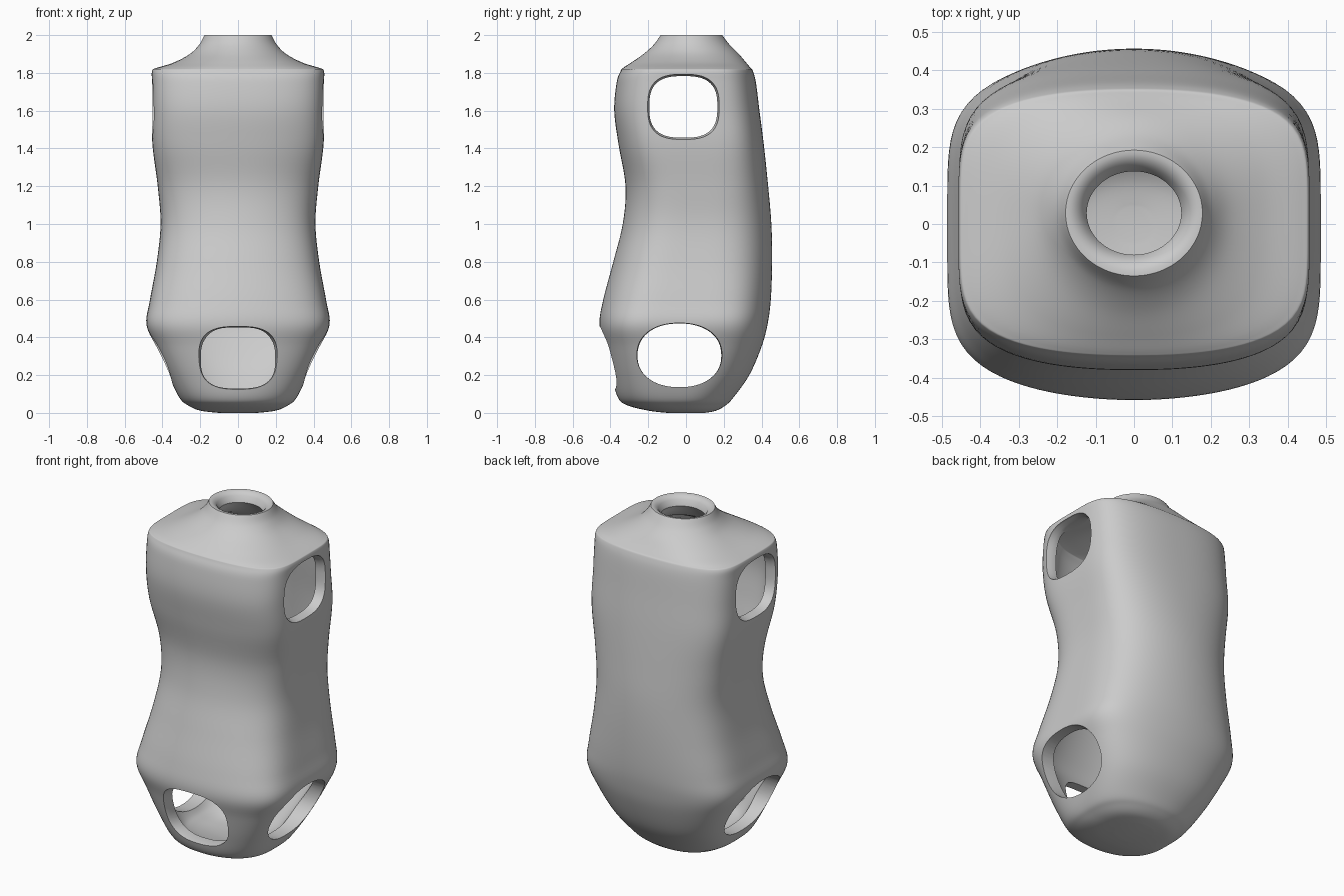
import bpy, bmesh, math
from mathutils import Vector

if "Cube" in bpy.data.objects:
    bpy.data.objects.remove(bpy.data.objects["Cube"])

# Cross-sections, bottom to top: z, half width, front y, back y, exponent x, exponent y
RINGS = [
    (0.00, 0.10, -0.10, 0.10, 2.2, 2.2),
    (0.012, 0.20, -0.20, 0.16, 2.2, 2.5),
    (0.04, 0.265, -0.31, 0.21, 2.1, 2.8),
    (0.08, 0.31, -0.36, 0.25, 2.1, 3.2),
    (0.20, 0.370, -0.395, 0.335, 2.1, 4.2),
    (0.35, 0.438, -0.43, 0.40, 2.0, 4.8),
    (0.47, 0.485, -0.458, 0.432, 1.95, 5.0),
    (0.60, 0.466, -0.438, 0.449, 1.95, 4.6),
    (0.80, 0.43, -0.385, 0.456, 2.0, 4.0),
    (1.00, 0.41, -0.335, 0.452, 2.0, 3.8),
    (1.20, 0.425, -0.32, 0.435, 2.1, 4.0),
    (1.42, 0.453, -0.357, 0.412, 2.2, 4.8),
    (1.60, 0.455, -0.38, 0.389, 2.3, 5.0),
    (1.75, 0.456, -0.367, 0.37, 2.3, 5.0),
    (1.81, 0.455, -0.346, 0.354, 2.3, 5.0),
    (1.825, 0.435, -0.335, 0.343, 2.3, 4.6),
    (1.855, 0.34, -0.29, 0.318, 2.3, 3.4),
    (1.90, 0.255, -0.225, 0.28, 2.1, 2.4),
    (1.95, 0.205, -0.17, 0.23, 2.0, 2.0),
    (2.00, 0.178, -0.135, 0.192, 2.0, 2.0),
]
SIDES, STEPS, WALL = 128, 6, 0.055


def catmull(p0, p1, p2, p3, t):
    return [0.5 * (2*b + (c - a)*t + (2*a - 5*b + 4*c - d)*t*t + (3*b - a - 3*c + d)*t**3)
            for a, b, c, d in zip(p0, p1, p2, p3)]


def outline(a, b, p, q, count):
    """Points on a rounded-square curve at even angles."""
    pts = []
    for i in range(count):
        t = 2 * math.pi * i / count
        c, s = math.cos(t), math.sin(t)
        lo, hi = 0.0, 2 * max(a, b)
        for _ in range(24):
            r = (lo + hi) / 2
            if abs(r*c/a)**p + abs(r*s/b)**q < 1:
                lo = r
            else:
                hi = r
        pts.append((lo * c, lo * s))
    return pts


def loft(name, rings):
    """Closed skin over a list of rings, capped at both ends."""
    bm = bmesh.new()
    rows = [[bm.verts.new(v) for v in ring] for ring in rings]
    n = len(rows[0])
    for lo, hi in zip(rows, rows[1:]):
        for i in range(n):
            j = (i + 1) % n
            bm.faces.new((lo[i], lo[j], hi[j], hi[i]))
    bm.faces.new(rows[0][::-1])
    bm.faces.new(rows[-1])
    if bm.calc_volume(signed=True) < 0:
        bmesh.ops.reverse_faces(bm, faces=bm.faces)
    me = bpy.data.meshes.new(name)
    bm.to_mesh(me)
    bm.free()
    ob = bpy.data.objects.new(name, me)
    bpy.context.collection.objects.link(ob)
    return ob


# Torso: outer skin up to the rounded neck rim, then the inner skin back down
outer, inner = [], []
last = len(RINGS) - 1
for k in range(last):
    ctrl = [RINGS[min(max(k + d, 0), last)] for d in (-1, 0, 1, 2)]
    for s in range(STEPS + (k == last - 1)):
        z, a, f, b, p, q = catmull(*ctrl, s / STEPS)
        mid, half = (f + b) / 2, (b - f) / 2
        outer.append([(x, mid + y, z) for x, y in outline(a, half, p, q, SIDES)])
        inner.append([(x, mid + y, z + WALL * (1 - z))
                      for x, y in outline(a - WALL, half - WALL, p, q, SIDES)])
rim = [[(x, 0.03 + y, z) for x, y in outline(0.178 - d, 0.163 - d, 2, 2, SIDES)]
       for d, z in ((0.012, 2.0), (0.026, 1.994), (0.042, 1.98))]
torso = loft("torso_shell", outer + rim + inner[::-1])


def cutter(name, axis, u0, z0, ru, rz, power, stations):
    """Flared hole cutter; stations are (distance along axis, scale)."""
    axis = Vector(axis)
    side = Vector((0, 1, 0)) if axis.x else Vector((1, 0, 0))
    centre = side * u0
    pts = outline(ru, rz, power, power, 72)
    ob = loft(name, [[centre + axis*d + side*(u*k) + Vector((0, 0, z0 + v*k)) for u, v in pts]
                     for d, k in stations])
    ob.hide_render = True
    cut = torso.modifiers.new(name, 'BOOLEAN')
    cut.operation, cut.solver, cut.object = 'DIFFERENCE', 'EXACT', ob
    return ob


# Arm, leg and front openings
cutters = [cutter("front_hole_cutter", (0, -1, 0), 0, 0.287, 0.197, 0.158, 2.9,
                  ((0.22, 1), (0.36, 1), (0.39, 1.05), (0.55, 1.12)))]
for s, tag in ((1, "right"), (-1, "left")):
    cutters.append(cutter(tag + "_arm_cutter", (s, 0, 0), -0.014, 1.62, 0.18, 0.163, 2.8,
                          ((0.28, 1), (0.425, 1), (0.445, 1.05), (0.60, 1.15))))
    cutters.append(cutter(tag + "_leg_cutter", (s, 0, 0), -0.035, 0.303, 0.222, 0.167, 2.2,
                          ((0.17, 1), (0.34, 1), (0.60, 1.06))))

# Apply and shade
bpy.context.view_layer.objects.active = torso
torso.select_set(True)
for m in list(torso.modifiers):
    bpy.ops.object.modifier_apply(modifier=m.name)
for c in cutters:
    bpy.data.objects.remove(c)
bpy.ops.object.shade_smooth_by_angle(angle=math.radians(40))
